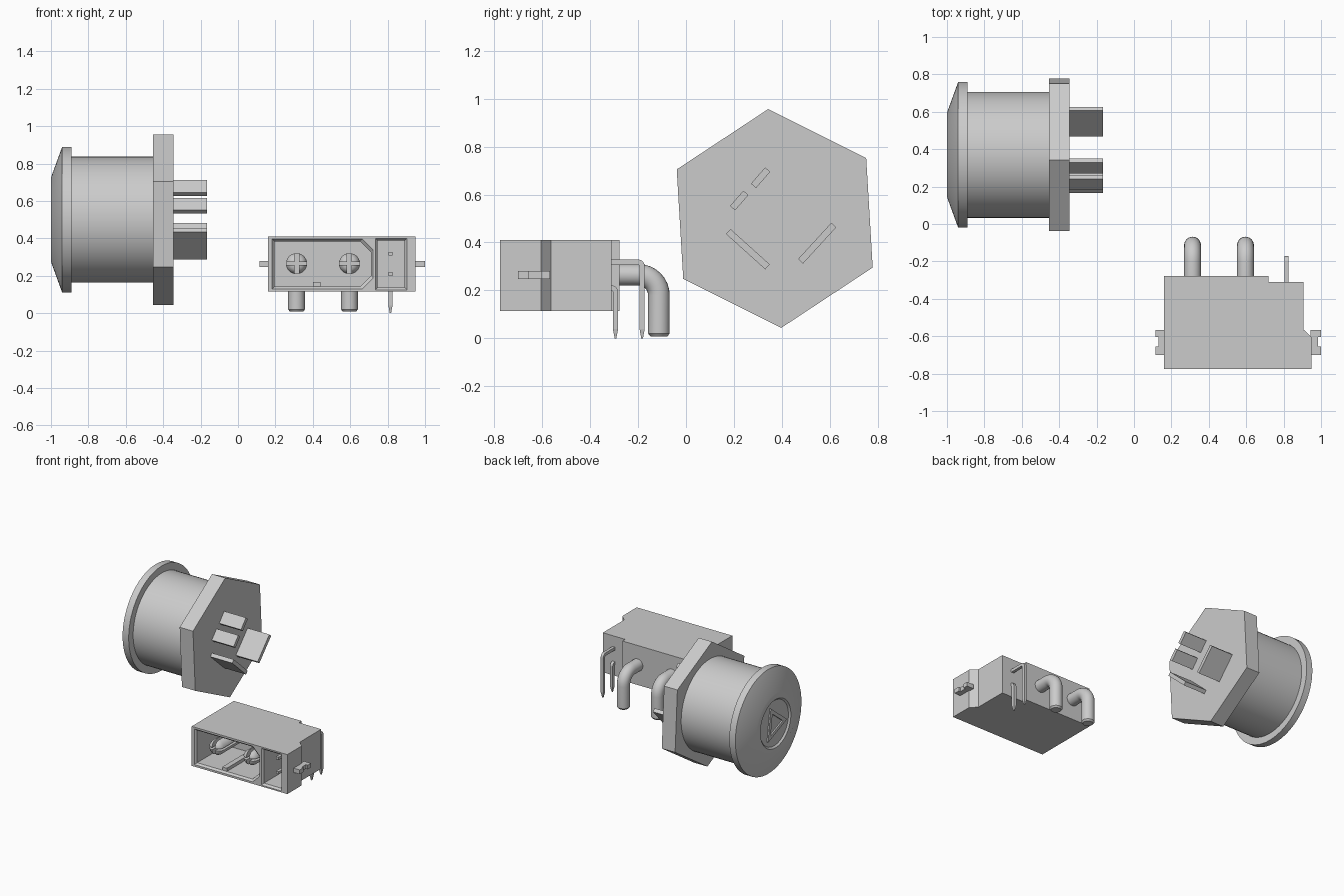
import bpy, bmesh
from math import sin, cos, pi, radians
from mathutils import Vector

if "Cube" in bpy.data.objects:
    bpy.data.objects.remove(bpy.data.objects["Cube"])


def loft(name, rings, closed=False, smooth=False):
    """Bridge matching rings of points; cap the ends unless closed into a loop."""
    bm = bmesh.new()
    loops = [[bm.verts.new(p) for p in ring] for ring in rings]
    pairs = list(zip(loops, loops[1:]))
    if closed:
        pairs.append((loops[-1], loops[0]))
    else:
        bm.faces.new(loops[0])
        bm.faces.new(loops[-1])
    n = len(loops[0])
    for a, b in pairs:
        for i in range(n):
            j = (i + 1) % n
            bm.faces.new((a[i], a[j], b[j], b[i]))
    bmesh.ops.recalc_face_normals(bm, faces=bm.faces)
    mesh = bpy.data.meshes.new(name)
    bm.to_mesh(mesh)
    bm.free()
    ob = bpy.data.objects.new(name, mesh)
    bpy.context.collection.objects.link(ob)
    if smooth:
        activate(ob)
        bpy.ops.object.shade_smooth_by_angle(angle=radians(30))
    return ob


def activate(ob):
    bpy.ops.object.select_all(action="DESELECT")
    ob.select_set(True)
    bpy.context.view_layer.objects.active = ob


def cut(target, cutters):
    for c in cutters:
        activate(target)
        mod = target.modifiers.new("cut", "BOOLEAN")
        mod.operation, mod.solver, mod.object = "DIFFERENCE", "EXACT", c
        bpy.ops.object.modifier_apply(modifier=mod.name)
        bpy.data.objects.remove(c)


def box(name, lo, hi):
    corners = ((lo[0], lo[1]), (hi[0], lo[1]), (hi[0], hi[1]), (lo[0], hi[1]))
    return loft(name, [[(x, y, z) for x, y in corners] for z in (lo[2], hi[2])])


def circle_x(x, r, n, centre, start=0.0):
    angles = [start + 2 * pi * i / n for i in range(n)]
    return [(x, centre[0] + r * cos(a), centre[1] + r * sin(a)) for a in angles]


def circle_y(y, r, n, centre):
    angles = [2 * pi * i / n for i in range(n)]
    return [(centre[0] + r * cos(a), y, centre[1] + r * sin(a)) for a in angles]


def sweep(name, x, path, sides, start=0.0, smooth=False):
    """Sweep a polygon along (y, z, radius) stations in the plane at x."""
    pts = [Vector((y, z)) for y, z, r in path]
    rings = []
    for k, (y, z, r) in enumerate(path):
        t = (pts[min(k + 1, len(pts) - 1)] - pts[max(k - 1, 0)]).normalized()
        ring = []
        for i in range(sides):
            a = start + 2 * pi * i / sides
            ring.append((x + r * cos(a), y - t.y * r * sin(a), z + t.x * r * sin(a)))
        rings.append(ring)
    return loft(name, rings, smooth=smooth)


def elbow(y0, y1, z0, z1, bend, r, tip, tip_r):
    """Path leaving along +y at z0, bending down to z1, with a tapered end."""
    path = [(y0, z0, r)]
    for i in range(9):
        a = pi / 2 * i / 8
        path.append((y1 - bend + bend * sin(a), z0 - bend + bend * cos(a), r))
    return path + [(y1, z1 + tip, r), (y1, z1, tip_r)]


# Push button: turned body, flanged cap and shallow recess
AXIS = (0.37, 0.5)
profile = [(-0.45, 0.337), (-0.89, 0.337), (-0.89, 0.39), (-0.94, 0.39),
           (-1.0, 0.225), (-1.0, 0.18), (-0.988, 0.168)]
loft("button_body", [circle_x(x, r, 64, AXIS) for x, r in profile], smooth=True)

# Raised triangular frame on the cap
loft("cap_triangle", [circle_x(x, r, 3, AXIS, radians(68)) for x, r in
                      ((-0.98, 0.14), (-0.998, 0.14), (-0.998, 0.09), (-0.98, 0.09))],
     closed=True)

# Hexagonal nut
loft("hex_nut", [circle_x(x, 0.457, 6, AXIS, radians(93.4)) for x in (-0.455, -0.345)])

# Flat solder terminals: centre y, centre z, length, angle
terminals = [(0.311, 0.67, 0.09, 49), (0.222, 0.575, 0.085, 49),
             (0.258, 0.372, 0.22, -42), (0.547, 0.397, 0.205, 47.5)]
for k, (cy, cz, length, deg) in enumerate(terminals):
    u = Vector((cos(radians(deg)), sin(radians(deg)))) * length / 2
    v = Vector((-u.y, u.x)).normalized() * 0.014
    c = Vector((cy, cz))
    quad = [c + u + v, c - u + v, c - u - v, c + u - v]
    loft(f"terminal_{k + 1}", [[(x, p.x, p.y) for p in quad] for x in (-0.36, -0.165)])

# Connector housing, extruded from its plan outline
plan = [(0.16, -0.775), (0.95, -0.775), (0.95, -0.605), (0.905, -0.563),
        (0.905, -0.31), (0.72, -0.31), (0.72, -0.278), (0.16, -0.278)]
housing = loft("connector_housing", [[(x, y, z) for x, y in plan] for z in (0.115, 0.41)])


def cavity(outline, back):
    """Socket cutter with a small lead-in chamfer at the mouth."""
    cx = (min(p[0] for p in outline) + max(p[0] for p in outline)) / 2
    cz = (min(p[1] for p in outline) + max(p[1] for p in outline)) / 2

    def ring(y, inset):
        out = []
        for x, z in outline:
            out.append((x - inset * (1 if x > cx else -1), y,
                        z - inset * (1 if z > cz else -1)))
        return out
    return loft("cutter", [ring(-0.8, 0), ring(-0.775, 0), ring(-0.76, 0.012),
                           ring(back, 0.012)])


BACK = -0.42
power = [(0.183, 0.13), (0.665, 0.13), (0.722, 0.187), (0.722, 0.338),
         (0.665, 0.396), (0.183, 0.396)]
signal = [(0.735, 0.125), (0.903, 0.125), (0.903, 0.4), (0.735, 0.4)]
cut(housing, [cavity(power, BACK), cavity(signal, BACK)])

# Keying rib on the socket floor
box("key_rib", (0.402, -0.76, 0.13), (0.44, BACK + 0.01, 0.166))

# Notched side tabs, mirrored about the housing middle
tab = [(0.172, -0.568), (0.115, -0.568), (0.115, -0.605), (0.13, -0.605),
       (0.13, -0.655), (0.115, -0.655), (0.115, -0.7), (0.172, -0.7)]
for name, flip in (("right_tab", False), ("left_tab", True)):
    pts = [(1.115 - x if flip else x, y) for x, y in tab]
    loft(name, [[(x, y, z) for x, y in pts] for z in (0.248, 0.28)])

# Power contacts: split round pin in front, bent leg behind
for side, x in (("right", 0.313), ("left", 0.596)):
    c = (x, 0.265)
    stations = [(BACK - 0.01 + 0.02, 0.056), (-0.69, 0.056), (-0.715, 0.05),
                (-0.73, 0.036), (-0.735, 0.02)]
    pin = loft(f"{side}_power_pin", [circle_y(y, r, 32, c) for y, r in stations], smooth=True)
    cut(pin, [box("cutter", (x - 0.012, -0.8, 0.1), (x + 0.012, -0.5, 0.4)),
              box("cutter", (x - 0.1, -0.8, 0.257), (x + 0.1, -0.5, 0.273))])
    sweep(f"{side}_power_leg", x,
          elbow(-0.29, -0.113, 0.265, 0.008, 0.085, 0.045, 0.012, 0.035), 24, smooth=True)

# Signal contacts: square pin in front, bent pointed leg behind
for level, z, y in (("upper", 0.318, -0.183), ("lower", 0.21, -0.294)):
    box(f"{level}_signal_pin", (0.804, -0.7, z - 0.01), (0.826, BACK + 0.01, z + 0.01))
    sweep(f"{level}_signal_leg", 0.815,
          elbow(-0.34, y, z, 0, 0.018, 0.0155, 0.04, 0.005), 4, start=pi / 4)
